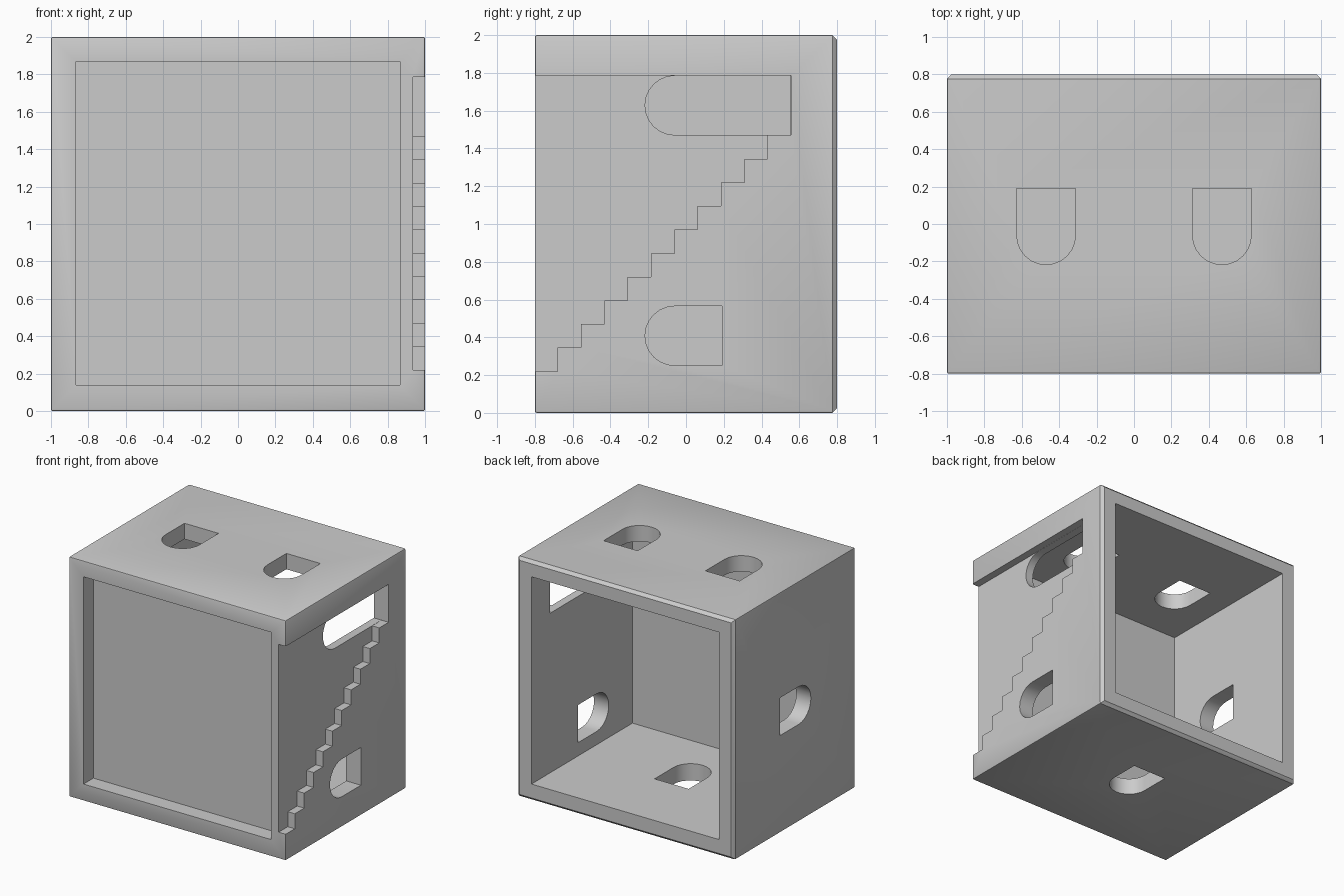
import bpy, bmesh, math

if "Cube" in bpy.data.objects:
    bpy.data.objects.remove(bpy.data.objects["Cube"])

R = 0.157          # half width of the rounded holes
IN, LO, HI = 0.865, 0.14, 1.868   # inner half width, floor and ceiling heights


def finish(name, bm):
    bmesh.ops.recalc_face_normals(bm, faces=bm.faces)
    me = bpy.data.meshes.new(name)
    bm.to_mesh(me)
    bm.free()
    ob = bpy.data.objects.new(name, me)
    bpy.context.collection.objects.link(ob)
    return ob


def prism(name, pts, axis, a, b):
    """Extrude a profile along an axis: x takes (y, z) points, y takes (x, z), z takes (y, x)."""
    place = {'x': lambda p, d: (d, p[0], p[1]),
             'y': lambda p, d: (p[0], d, p[1]),
             'z': lambda p, d: (p[1], p[0], d)}[axis]
    bm = bmesh.new()
    face = bm.faces.new([bm.verts.new(place(p, a)) for p in pts])
    ext = bmesh.ops.extrude_face_region(bm, geom=[face])
    verts = [v for v in ext['geom'] if isinstance(v, bmesh.types.BMVert)]
    move = [t - s for s, t in zip(place((0, 0), a), place((0, 0), b))]
    bmesh.ops.translate(bm, verts=verts, vec=move)
    return finish(name, bm)


def rect(u0, u1, v0, v1):
    return [(u0, v0), (u1, v0), (u1, v1), (u0, v1)]


def arch(centre, flat=0.19):
    """Hole profile: square end towards the back, round end towards the front."""
    pts = [(flat, centre - R), (flat, centre + R)]
    for i in range(13):
        t = math.pi * (0.5 + i / 12)
        pts.append((-0.06 + R * math.cos(t), centre + R * math.sin(t)))
    return pts


# Box body: wide chamfer round the back, fine bevel elsewhere
house = prism("house_body", rect(-1, 1, 0, 2), 'y', -0.8, 0.8)
bm = bmesh.new()
bm.from_mesh(house.data)
back = [e for e in bm.edges if all(v.co.y > 0.79 for v in e.verts)]
bmesh.ops.bevel(bm, geom=back, offset=0.024, segments=1, affect='EDGES', profile=0.5)
front = [e for e in bm.edges if all(v.co.y < -0.79 for v in e.verts)
         or abs(e.verts[0].co.y - e.verts[1].co.y) > 1]
bmesh.ops.bevel(bm, geom=front, offset=0.01, segments=2, affect='EDGES', profile=0.5)
bm.to_mesh(house.data)
bm.free()

# Staircase recess in the right wall
stairs = [(-0.9, 1.786), (-0.9, 0.22)]
for i in range(11):
    y, z = -0.803 + 0.1235 * i, 0.22 + 0.125 * i
    if i:
        stairs.append((y, z))
    stairs.append((y + 0.1235, z))
stairs.append((stairs[-1][0], 1.786))

cutters = [
    prism("room_cutter", rect(-IN, IN, LO, HI), 'y', -0.53, 0.9),
    prism("front_recess_cutter", rect(-IN, IN, LO, HI), 'y', -0.9, -0.67),
    prism("stair_cutter", stairs, 'x', 0.935, 1.1),
    prism("right_upper_hole", arch(1.628, 0.554), 'x', 0.8, 1.05),
    prism("right_lower_hole", arch(0.408), 'x', 0.8, 1.1),
    prism("left_hole", arch(0.967), 'x', -1.1, -0.8),
    prism("roof_hole_left", arch(-0.47), 'z', 1.8, 2.1),
    prism("roof_hole_right", arch(0.47), 'z', 1.8, 2.1),
    prism("floor_hole", arch(0.0), 'z', -0.1, 0.2),
]

# Cut everything out of the body
bpy.context.view_layer.objects.active = house
for c in cutters:
    c.hide_render = True
    mod = house.modifiers.new(c.name, 'BOOLEAN')
    mod.operation, mod.solver, mod.object = 'DIFFERENCE', 'EXACT', c
    bpy.ops.object.modifier_apply(modifier=mod.name)
for c in cutters:
    bpy.data.objects.remove(c, do_unlink=True)

house.select_set(True)
bpy.ops.object.shade_smooth_by_angle(angle=math.radians(25))
